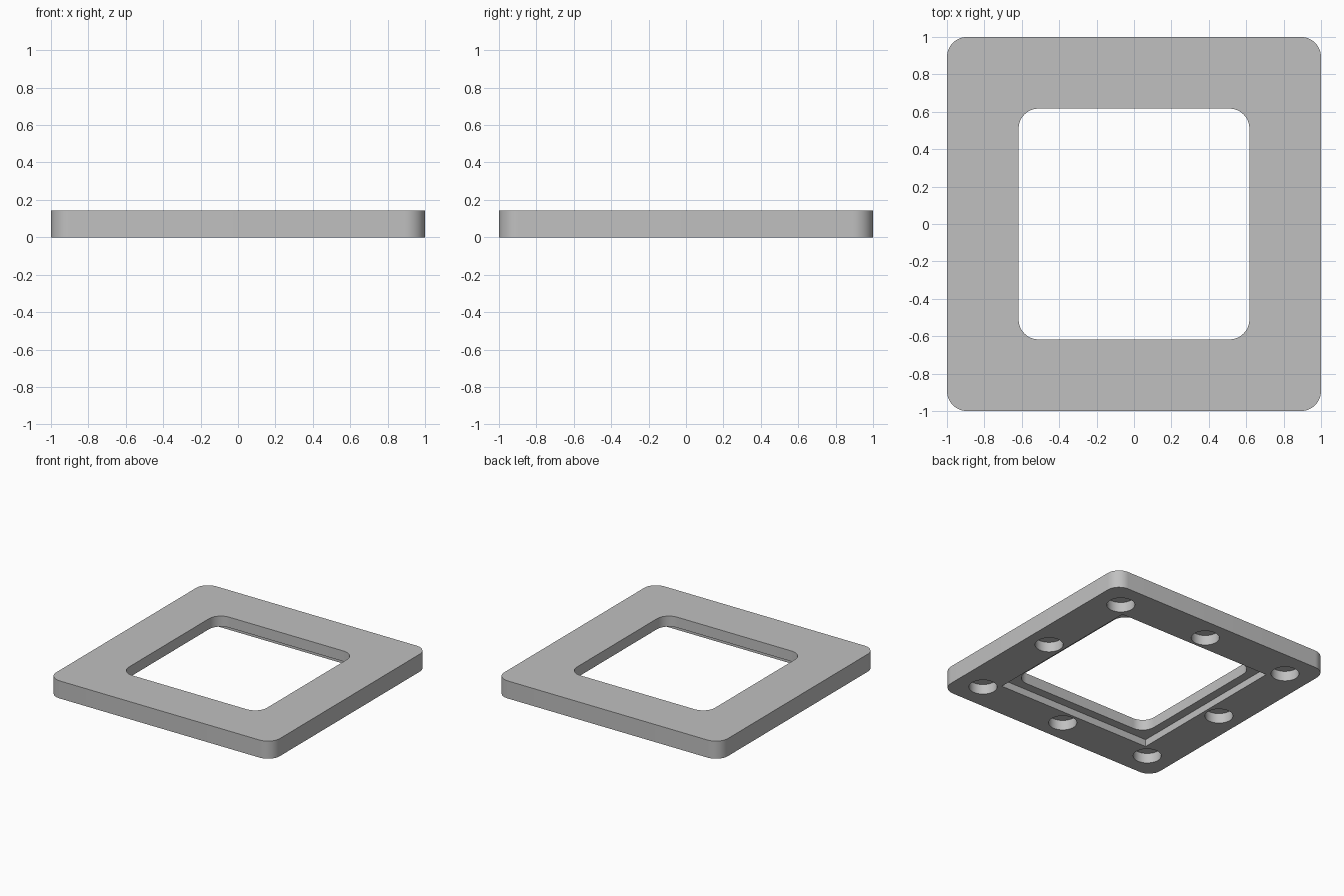
import bpy
import bmesh
from math import cos, sin, pi, radians

cube = bpy.data.objects.get("Cube")
if cube:
    bpy.data.objects.remove(cube, do_unlink=True)

THICK = 0.142          # plate thickness
LEDGE = 0.057          # depth of the rebate under the window
OUTER, WINDOW, REBATE = 1.0, 0.617, 0.687   # half sizes
CORNER = 0.107         # corner radius
HOLE_R, HOLE_DEPTH = 0.103, 0.08


def rounded_square(half, radius, steps=12):
    """Outline of a square with rounded corners."""
    c = half - radius
    pts = []
    for k, (sx, sy) in enumerate([(1, 1), (-1, 1), (-1, -1), (1, -1)]):
        for i in range(steps + 1):
            a = pi / 2 * (k + i / steps)
            pts.append((sx * c + radius * cos(a), sy * c + radius * sin(a)))
    return pts


def square(h):
    return [(h, h), (-h, h), (-h, -h), (h, -h)]


def circle(x, y, r, n=40):
    return [(x + r * cos(2 * pi * i / n), y + r * sin(2 * pi * i / n)) for i in range(n)]


bm = bmesh.new()


def wall(outline, z0, z1):
    """Vertical wall along an outline; returns its lower and upper edges."""
    rings = [[bm.verts.new((x, y, z)) for x, y in outline] for z in (z0, z1)]
    n = len(outline)
    for i in range(n):
        j = (i + 1) % n
        bm.faces.new((rings[0][i], rings[0][j], rings[1][j], rings[1][i]))
    return [[bm.edges.get((r[i], r[(i + 1) % n])) for i in range(n)] for r in rings]


def cap(*loops):
    """Flat face bounded by several edge loops."""
    edges = [e for loop in loops for e in loop]
    bmesh.ops.triangle_fill(bm, edges=edges, use_beauty=True, normal=(0, 0, 1))


# Outer rim, window wall and the square rebate below it
outer_low, outer_top = wall(rounded_square(OUTER, CORNER), 0, THICK)
window_low, window_top = wall(rounded_square(WINDOW, CORNER), LEDGE, THICK)
rebate_low, rebate_top = wall(square(REBATE), 0, LEDGE)

# Eight blind round pockets in the underside
pocket_rims = []
for ix in (-1, 0, 1):
    for iy in (-1, 0, 1):
        if ix or iy:
            d = 0.785 if ix and iy else 0.812
            rim, floor = wall(circle(ix * d, iy * d, HOLE_R), 0, HOLE_DEPTH)
            pocket_rims.append(rim)
            cap(floor)

# Top, ledge and underside
cap(outer_top, window_top)
cap(rebate_top, window_low)
cap(outer_low, rebate_low, *pocket_rims)
bmesh.ops.recalc_face_normals(bm, faces=bm.faces[:])

mesh = bpy.data.meshes.new("frame_plate")
bm.to_mesh(mesh)
bm.free()
frame = bpy.data.objects.new("frame_plate", mesh)
bpy.context.collection.objects.link(frame)

# Plain grey finish
grey = bpy.data.materials.new("plain_grey")
grey.use_nodes = True
colour = (0.53, 0.53, 0.53, 1)
grey.diffuse_color = colour
grey.node_tree.nodes["Principled BSDF"].inputs["Base Color"].default_value = colour
mesh.materials.append(grey)

bpy.ops.object.select_all(action="DESELECT")
frame.select_set(True)
bpy.context.view_layer.objects.active = frame
bpy.ops.object.shade_smooth_by_angle(angle=radians(30))
